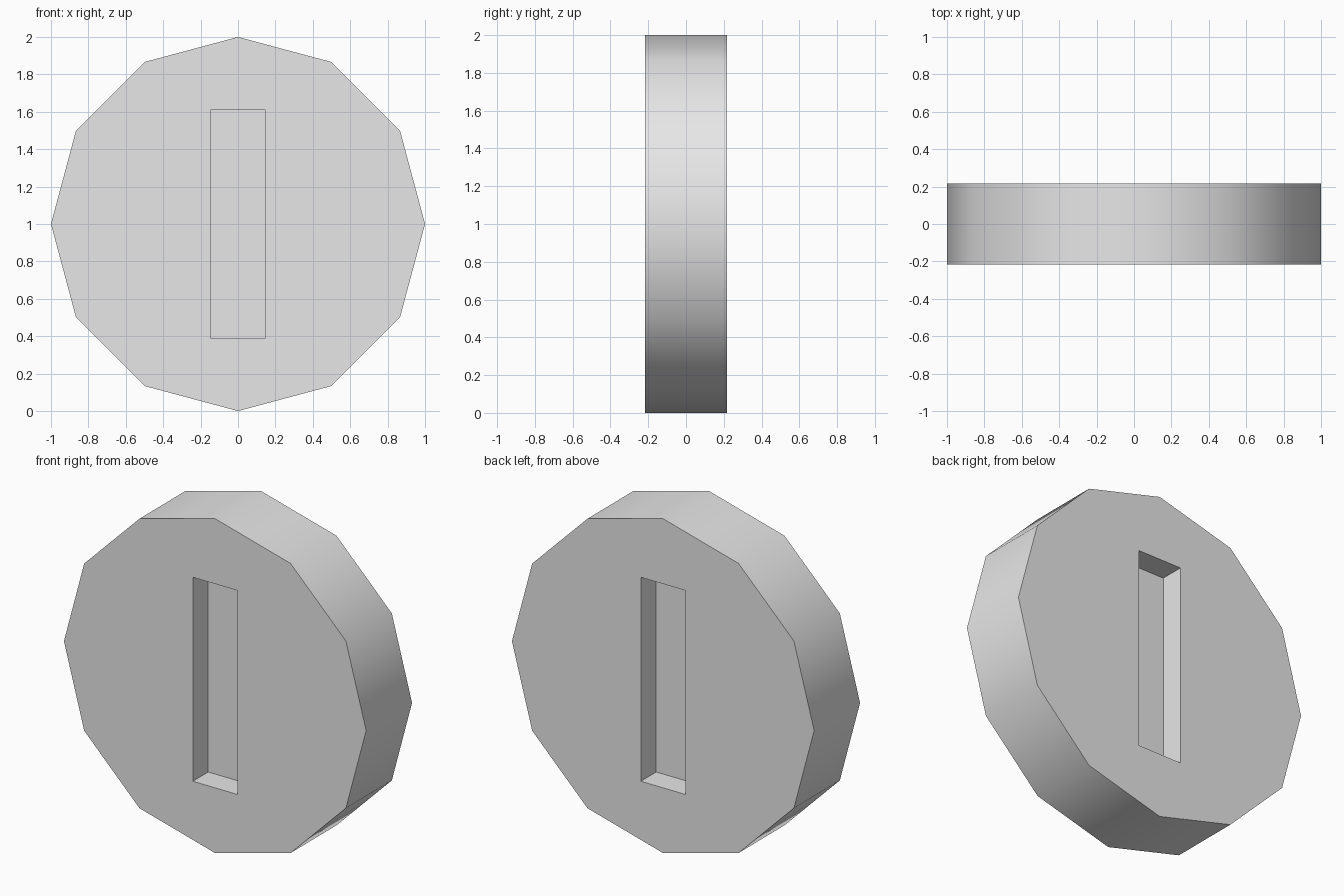
import bpy
import math

cube = bpy.data.objects.get("Cube")
if cube:
    bpy.data.objects.remove(cube, do_unlink=True)

HALF_THICK = 0.217
SLOT_WIDTH, SLOT_HEIGHT, SLOT_DEPTH = 0.294, 1.22, 0.145

# Single light grey colour
grey = bpy.data.materials.new("light_grey")
grey.use_nodes = True
colour = (0.8, 0.8, 0.8, 1)
grey.diffuse_color = colour
grey.node_tree.nodes["Principled BSDF"].inputs["Base Color"].default_value = colour

# Twelve-sided disc standing on its rim
bpy.ops.mesh.primitive_cylinder_add(vertices=12, radius=1, depth=2 * HALF_THICK,
                                    location=(0, 0, 1), rotation=(math.pi / 2, 0, 0))
disc = bpy.context.object
disc.name = "coin_disc"
disc.data.materials.append(grey)
bpy.ops.object.transform_apply(location=True, rotation=True, scale=True)

# Upright slot recessed into the front and the back
for side in (-1, 1):
    bpy.ops.mesh.primitive_cube_add(size=1, location=(0, side * HALF_THICK, 1))
    cutter = bpy.context.object
    cutter.name = "slot_cutter"
    cutter.scale = (SLOT_WIDTH, 2 * SLOT_DEPTH, SLOT_HEIGHT)
    cutter.hide_render = True
    cutter.data.materials.append(grey)
    bpy.context.view_layer.update()

    bpy.ops.object.select_all(action="DESELECT")
    disc.select_set(True)
    bpy.context.view_layer.objects.active = disc
    cut = disc.modifiers.new("slot", "BOOLEAN")
    cut.operation = "DIFFERENCE"
    cut.solver = "EXACT"
    cut.object = cutter
    bpy.ops.object.modifier_apply(modifier=cut.name)
    bpy.data.objects.remove(cutter, do_unlink=True)

# Smooth rim, crisp face and slot edges
bpy.ops.object.shade_smooth_by_angle(angle=math.radians(40))
